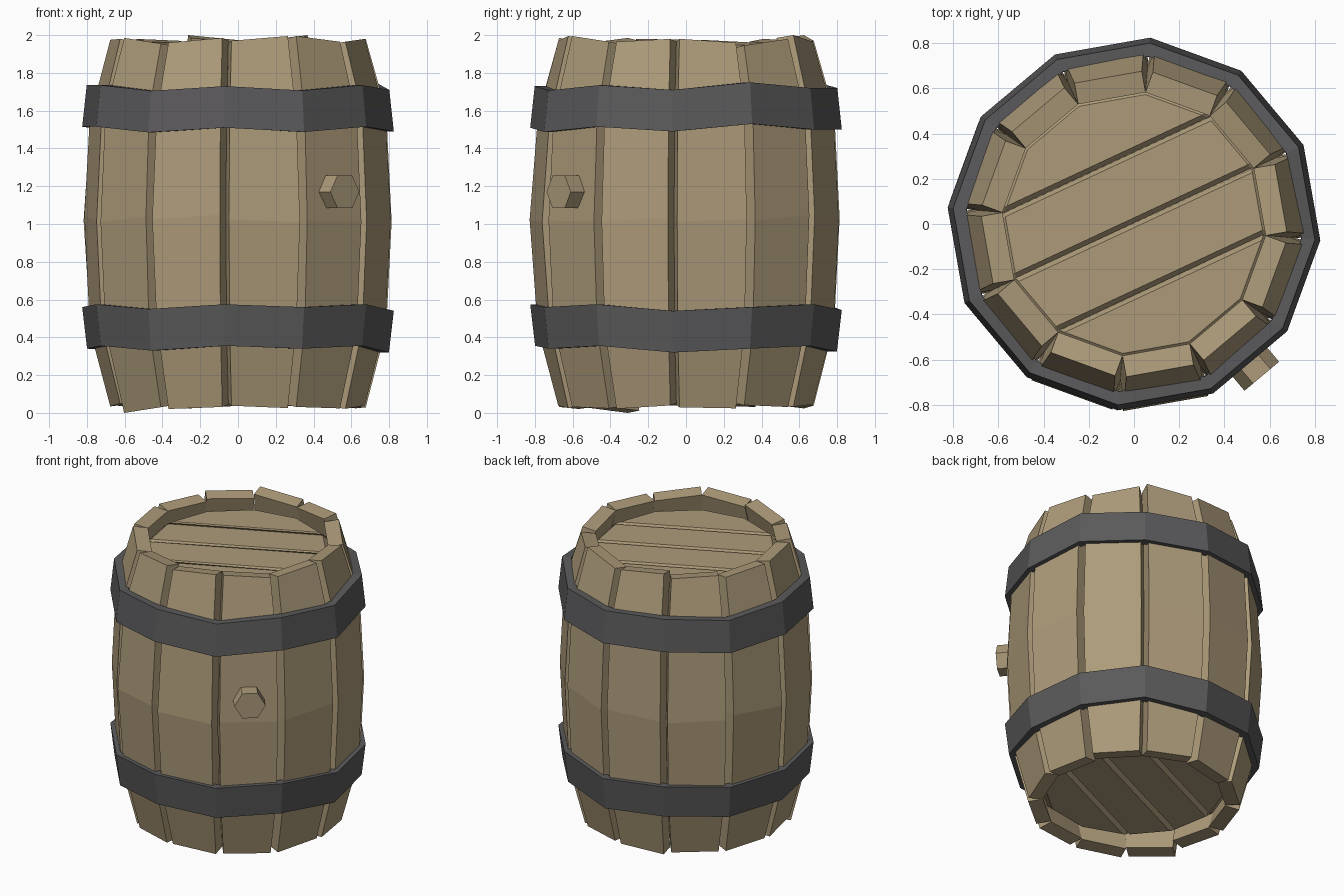
import bpy, bmesh, math, random
from mathutils import Vector, Matrix

if "Cube" in bpy.data.objects:
    bpy.data.objects.remove(bpy.data.objects["Cube"])

random.seed(4)
rad = math.radians


def material(name, rgb):
    m = bpy.data.materials.new(name)
    m.diffuse_color = (*rgb, 1)
    m.use_nodes = True
    m.node_tree.nodes["Principled BSDF"].inputs["Base Color"].default_value = m.diffuse_color
    return m


WOOD = material("tan wood", (0.42, 0.33, 0.195))
IRON = material("dark iron", (0.105, 0.102, 0.106))


def finish(bm, name, mat):
    bmesh.ops.recalc_face_normals(bm, faces=bm.faces)
    me = bpy.data.meshes.new(name)
    bm.to_mesh(me)
    bm.free()
    me.materials.append(mat)
    ob = bpy.data.objects.new(name, me)
    bpy.context.collection.objects.link(ob)
    return ob


def bridge(bm, rings, closed=False):
    """Skin a list of equal vertex rings, capping the ends unless closed."""
    pairs = list(zip(rings, rings[1:]))
    if closed:
        pairs.append((rings[-1], rings[0]))
    else:
        bm.faces.new(rings[0])
        bm.faces.new(rings[-1])
    for a, b in pairs:
        for i in range(len(a)):
            j = (i + 1) % len(a)
            bm.faces.new((a[i], a[j], b[j], b[i]))


# Staves: bent planks with uneven tops (z at start and end of each)
TOPS = [(1.98, 1.96), (1.945, 1.98), (2.0, 1.965), (1.97, 2.0),
        (1.97, 1.98), (1.96, 1.975), (1.975, 1.98), (1.985, 1.955),
        (1.96, 1.985), (1.97, 1.995), (1.995, 1.965), (1.965, 1.98)]
BULGE = [0, 0, 0, 0, .005, .008, 0, 0, .012, .014, 0, 0]
PROFILE = [(0.04, 0.66), (0.45, 0.765), (1.03, 0.793), (1.58, 0.765), (1.97, 0.66)]
for k in range(12):
    ang = rad(10 + 30 * k)
    n = Vector((math.cos(ang), math.sin(ang), 0))
    t = Vector((-n.y, n.x, 0))
    bm = bmesh.new()
    rings = []
    for row, (z, r) in enumerate(PROFILE):
        z0 = z + random.uniform(-.02, .02)
        z1 = z + random.uniform(-.02, .02)
        tilt = 0
        if row == 4:
            z0, z1 = TOPS[k]
            tilt = -.015
        elif row == 0:
            tilt = .012
            if k == 7:
                z0, z1 = 0.0, 0.03
        if row == 2:
            r += BULGE[k]
        ri = r - .095
        h = ri * math.tan(rad(15))
        pts = [(ri, -h, z0 + tilt), (r, -h, z0), (r, h, z1), (ri, h, z1 + tilt)]
        rings.append([bm.verts.new(n * a + t * b + Vector((0, 0, c))) for a, b, c in pts])
    bridge(bm, rings)
    finish(bm, f"stave_{k + 1}", WOOD)


# Hoops: 12-sided iron bands with slightly wavy edges, starting at -5 degrees
def hoop(name, base, r_low, r_high, wave):
    bm = bmesh.new()
    rings = []
    for k in range(12):
        a = rad(-5 + 30 * k)
        lo, hi = base + wave[k], base + .22 + wave[k]
        pts = [(r_low, lo), (r_high, hi), (r_high - .06, hi), (r_low - .06, lo)]
        rings.append([bm.verts.new((r * math.cos(a), r * math.sin(a), z)) for r, z in pts])
    bridge(bm, rings, closed=True)
    finish(bm, name, IRON)


hoop("lower_hoop", 0.32, 0.802, 0.828,
     [0, .02, .035, .005, .03, .01, .02, .035, .01, .035, .02, .035])
hoop("upper_hoop", 1.49, 0.828, 0.804,
     [0, .04, .01, .01, .03, .005, .025, .025, -.005, .02, -.003, .025])


# Lids: 12-sided discs with V grooves between four planks
def lid(name, z, up):
    bm = bmesh.new()
    rings = []
    for r, dz in ((.60, -.08), (.61, -.03), (.575, 0)):
        rings.append([bm.verts.new((r * math.cos(rad(-5 + 30 * k)),
                                    r * math.sin(rad(-5 + 30 * k)), z + up * dz))
                      for k in range(12)])
    bridge(bm, rings)
    across = Vector((-math.sin(rad(25)), math.cos(rad(25)), 0))
    for c in (-.285, .005, .29):
        for d in (c - .02, c, c + .02):
            bmesh.ops.bisect_plane(bm, geom=bm.verts[:] + bm.edges[:] + bm.faces[:],
                                   plane_co=across * d, plane_no=across)
        for v in bm.verts:
            if abs(v.co.dot(across) - c) < 1e-4 and abs(v.co.z - z) < .005:
                v.co.z -= up * .03
    finish(bm, name, WOOD)


lid("top_lid", 1.88, 1)
lid("bottom_lid", 0.13, -1)

# Bung: hexagonal plug in the front right stave
bm = bmesh.new()
bmesh.ops.create_cone(bm, cap_ends=True, segments=6, radius1=.1, radius2=.1, depth=.15)
place = (Matrix.Rotation(rad(-50), 4, 'Z') @ Matrix.Translation((.805, 0, 1.17))
         @ Matrix.Rotation(rad(90), 4, 'Y'))
turn = Matrix.Rotation(rad(0), 4, 'Z')
bmesh.ops.transform(bm, matrix=place @ turn, verts=bm.verts)
finish(bm, "bung", WOOD)
